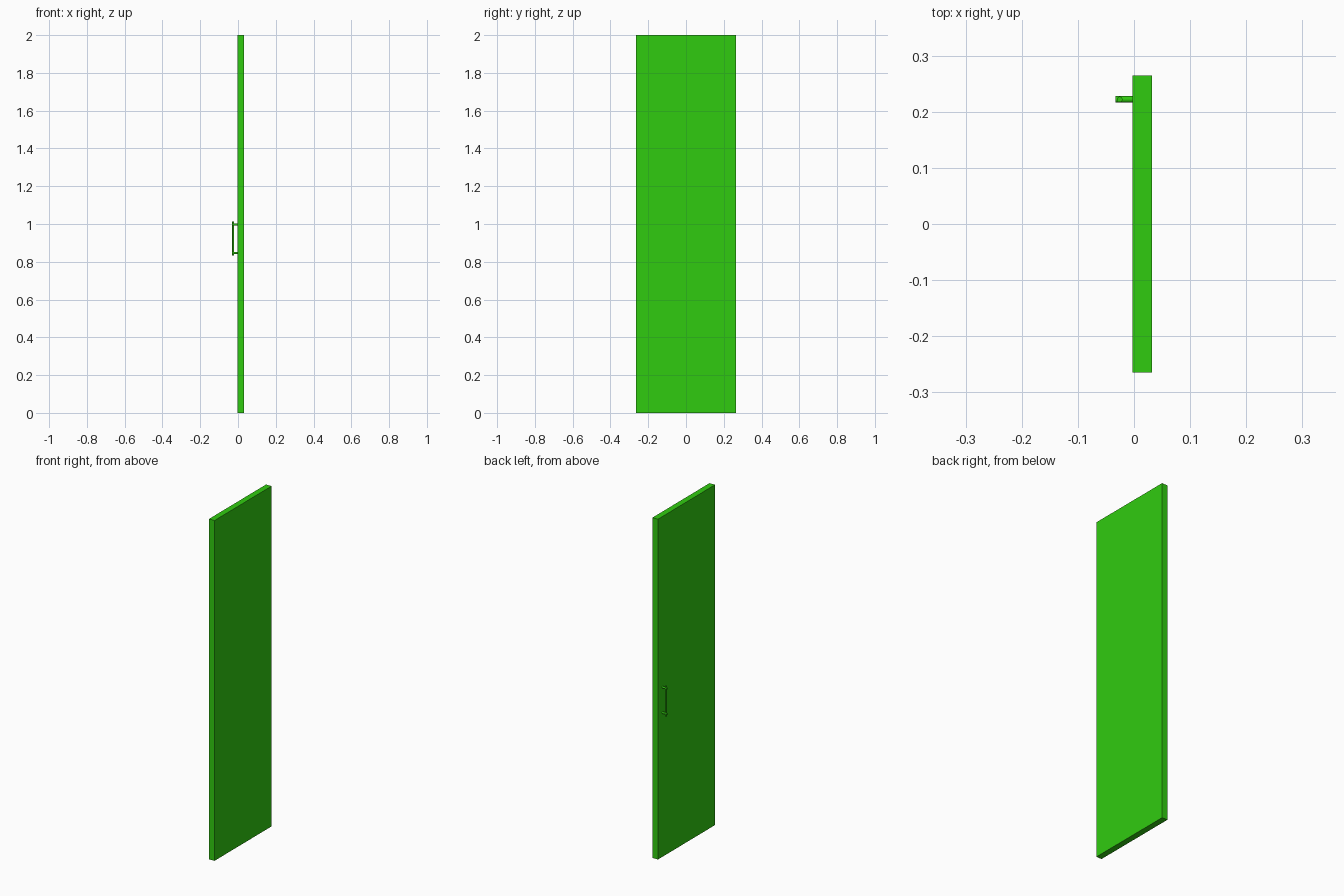
import bpy
from math import pi

if "Cube" in bpy.data.objects:
    bpy.data.objects.remove(bpy.data.objects["Cube"])

green = bpy.data.materials.new("green")
green.diffuse_color = (0.03, 0.60, 0.005, 1)
green.use_nodes = True
green.node_tree.nodes["Principled BSDF"].inputs["Base Color"].default_value = green.diffuse_color


def finish(name):
    obj = bpy.context.object
    obj.name = name
    obj.data.materials.append(green)
    return obj


def rod(name, radius, length, location, rotation=(0, 0, 0)):
    bpy.ops.mesh.primitive_cylinder_add(vertices=24, radius=radius, depth=length,
                                        location=location, rotation=rotation)
    bpy.ops.object.shade_smooth_by_angle()
    return finish(name)


# Door panel
bpy.ops.mesh.primitive_cube_add(size=1, location=(0.0147, 0, 1))
panel = finish("door_panel")
panel.scale = (0.0355, 0.53, 2)

# Vertical handle bar
HANDLE_Y, HANDLE_Z = 0.222, 0.922
rod("handle_bar", 0.005, 0.18, (-0.0255, HANDLE_Y, HANDLE_Z))

# Two posts holding the bar to the panel
for label, side in (("lower", -1), ("upper", 1)):
    rod(label + "_handle_post", 0.0058, 0.031,
        (-0.0175, HANDLE_Y, HANDLE_Z + side * 0.075), (0, pi / 2, 0))
